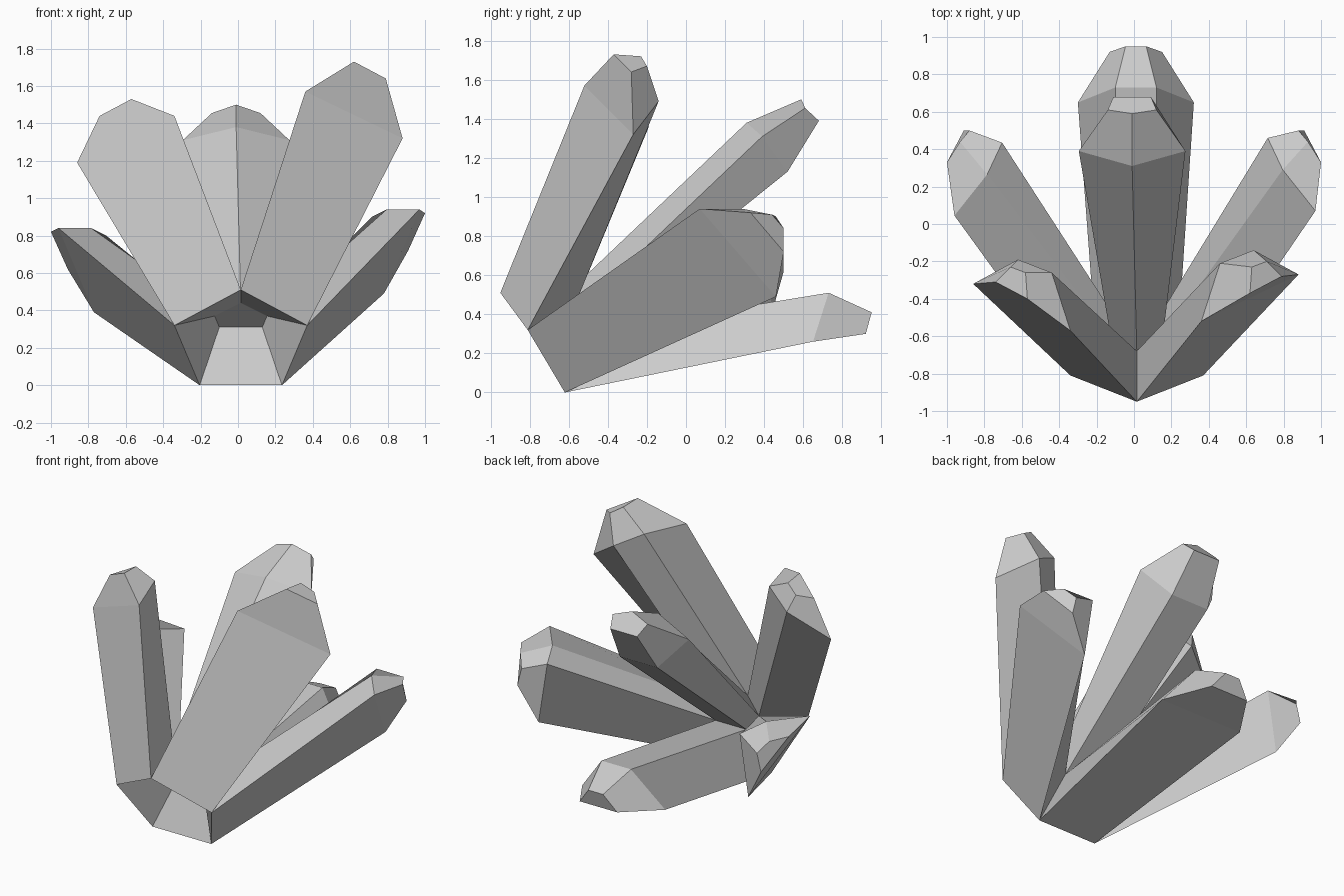
import bpy
import bmesh
from mathutils import Vector

default_cube = bpy.data.objects.get("Cube")
if default_cube:
    bpy.data.objects.remove(default_cube, do_unlink=True)

# One grey stone colour
stone = bpy.data.materials.new("grey_crystal")
stone.use_nodes = True
stone.diffuse_color = (0.6, 0.6, 0.6, 1)
shader = stone.node_tree.nodes["Principled BSDF"]
shader.inputs["Base Color"].default_value = stone.diffuse_color
shader.inputs["Roughness"].default_value = 0.8


def mirrored(points, shift=(0, 0, 0)):
    """Reflect a ring across the middle plane, after moving it by shift."""
    moved = [Vector(p) + Vector(shift) for p in points]
    return [Vector((-p.x, p.y, p.z)) for p in moved]


def symmetric_ring(half, centre_x=0.0):
    """Close a half ring into a full one; a point with x = 0 is kept single."""
    other = [p for p in reversed(mirrored(half)) if abs(p.x) > 0.001]
    offset = Vector((centre_x, 0, 0))
    return [Vector(p) + offset for p in half] + [p + offset for p in other]


def crystal(name, *rings):
    """Loft a closed faceted shard through base, shoulder and cap rings."""
    bm = bmesh.new()
    loops = [[bm.verts.new(p) for p in ring] for ring in rings]
    for lower, upper in zip(loops, loops[1:]):
        count = len(lower)
        for i in range(count):
            j = (i + 1) % count
            bm.faces.new((lower[i], lower[j], upper[j], upper[i]))
    bm.faces.new(list(reversed(loops[0])))
    bm.faces.new(loops[-1])
    bmesh.ops.recalc_face_normals(bm, faces=bm.faces[:])
    mesh = bpy.data.meshes.new(name)
    bm.to_mesh(mesh)
    bm.free()
    mesh.materials.append(stone)
    obj = bpy.data.objects.new(name, mesh)
    bpy.context.collection.objects.link(obj)
    return obj


# Root: a five-sided bowl, with an outer rim and a small inner ring
rim = symmetric_ring([(0, -.95, .51), (.355, -.81, .32), (.22, -.62, 0)], .015)
core = symmetric_ring([(0, -.68, .44), (.14, -.6, .37), (.115, -.5, .31)], .015)


def root_patch(i, j):
    """Wall of the bowl between two rim corners."""
    return [rim[i], rim[j], core[j], core[i]]


# Tall upper pair; the right-hand one of the pair is shorter
upper_shoulder = [(.36, -.52, 1.57), (.88, -.27, 1.32), (.64, -.14, 1.49), (.46, -.21, 1.59)]
upper_cap = [(.62, -.37, 1.73), (.79, -.28, 1.64), (.71, -.2, 1.67), (.63, -.23, 1.72)]
upper_shift = (-.02, -.05, -.13)
crystal("upper_left_crystal", root_patch(0, 1), upper_shoulder, upper_cap)
crystal("upper_right_crystal", root_patch(0, 4),
        mirrored(upper_shoulder, upper_shift),
        mirrored(upper_cap, (-.05, -.03, -.2)))

# Low side pair
side_shoulder = [(.97, .07, .94), (.78, .46, .49), (.715, .46, .9), (.795, .29, .94)]
side_cap = [(1, .33, .92), (.91, .5, .72), (.88, .5, .84), (.93, .44, .91)]
side_shift = (-.01, -.025, -.1)
crystal("side_left_crystal", root_patch(1, 2), side_shoulder, side_cap)
crystal("side_right_crystal", root_patch(4, 3),
        mirrored(side_shoulder, side_shift),
        mirrored(side_cap, (0, 0, -.1)))

# Lowest crystal, lying towards the back
crystal("bottom_crystal", root_patch(2, 3)[1:] + root_patch(2, 3)[:1],
        symmetric_ring([(-.31, .65, .26), (-.11, .73, .51)], .01),
        symmetric_ring([(-.14, .92, .3), (-.055, .95, .41)], .01))

# Central five-sided crystal
crystal("central_crystal", core,
        symmetric_ring([(0, .31, 1.38), (.285, .39, 1.31), (.14, .52, 1.13)], -.01),
        symmetric_ring([(0, .59, 1.5), (.13, .61, 1.455), (.1, .68, 1.39)], -.01))
